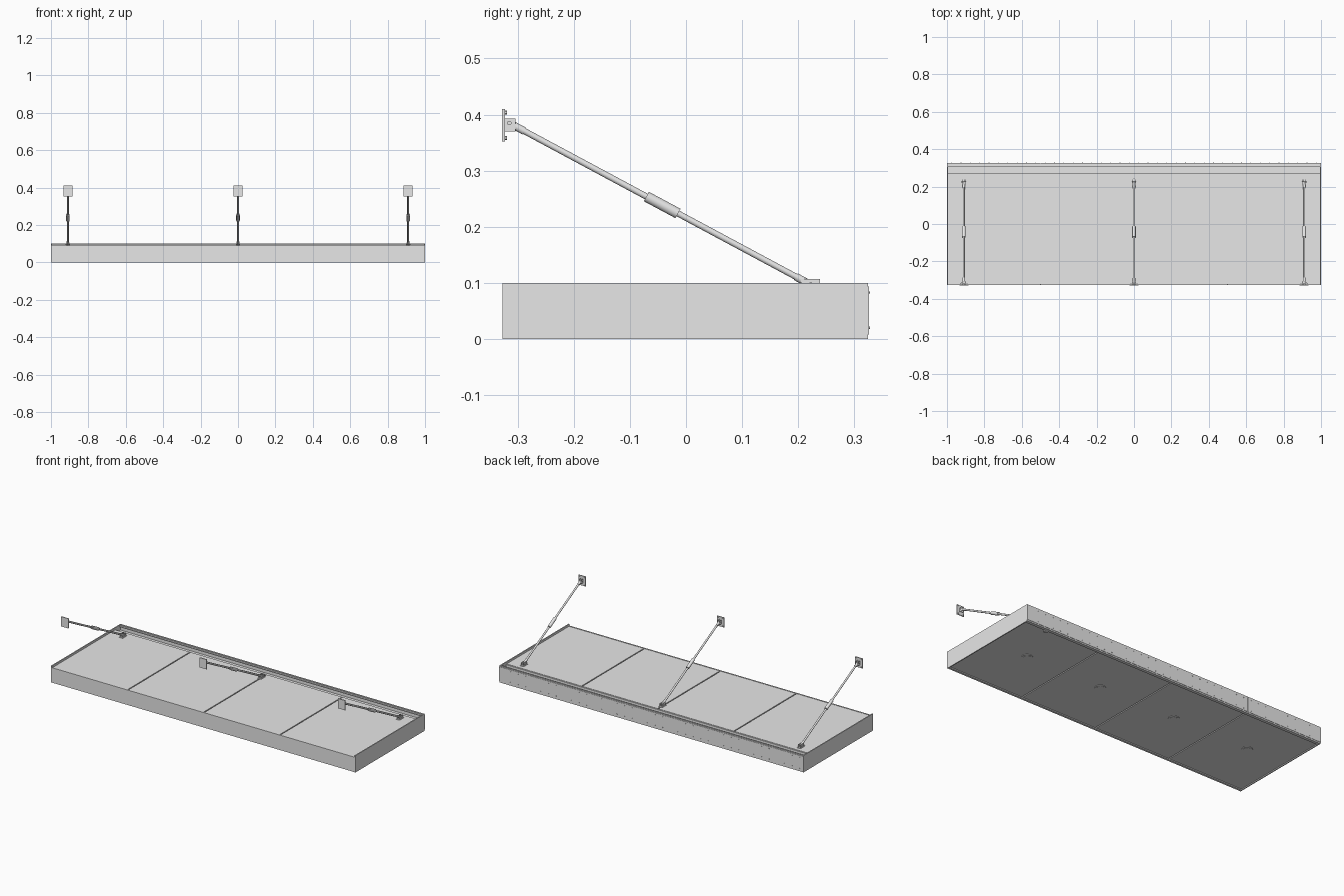
import bpy
from mathutils import Vector

cube = bpy.data.objects.get("Cube")
if cube:
    bpy.data.objects.remove(cube)

grey = bpy.data.materials.new("light_grey_metal")
grey.use_nodes = True
grey.diffuse_color = (0.8, 0.8, 0.8, 1)
grey.node_tree.nodes["Principled BSDF"].inputs["Base Color"].default_value = (0.8, 0.8, 0.8, 1)


def finish(ob, name):
    ob.name = name
    ob.data.materials.append(grey)
    return ob


def box(name, x, y, z):
    """Box from its (low, high) range on each axis."""
    bpy.ops.mesh.primitive_cube_add(size=1)
    ob = bpy.context.object
    for v in ob.data.vertices:
        v.co = [r[0] if c < 0 else r[1] for c, r in zip(v.co, (x, y, z))]
    return finish(ob, name)


def rod(name, a, b, radius, sides=16):
    """Cylinder between two points."""
    a, b = Vector(a), Vector(b)
    bpy.ops.mesh.primitive_cylinder_add(vertices=sides, radius=radius,
                                        depth=(b - a).length, location=(a + b) / 2)
    ob = bpy.context.object
    ob.rotation_euler = (b - a).to_track_quat('Z', 'Y').to_euler()
    if sides > 6:
        bpy.ops.object.shade_smooth_by_angle()
    return finish(ob, name)


FRONT, BACK = -0.327, 0.324
GUTTER = 0.27
SEAM = 0.003
WALL = 0.006

# Side, front and back fascias
for side, name in ((-1, "right_fascia"), (1, "left_fascia")):
    box(name, sorted((side, side * (1 - WALL))), (FRONT, BACK), (0, 0.1))
inner = (-1 + WALL, 1 - WALL)
box("front_fascia", inner, (FRONT, FRONT + WALL), (0.01, 0.09))
box("front_bottom_lip", inner, (FRONT + 0.002, FRONT + 0.015), (0, 0.01))
box("back_fascia", inner, (0.316, BACK), (0, 0.1))
box("back_bottom_lip", inner, (0.305, 0.316), (0, 0.006))

# Gutter channel with a stepped flange
box("gutter_floor", inner, (GUTTER - 0.005, 0.316), (0.062, 0.068))
box("gutter_front_wall", inner, (GUTTER - 0.006, GUTTER), (0.062, 0.086))
box("gutter_flange", inner, (0.305, 0.316), (0.09, 0.095))

# Roof and ceiling panels, four of each with narrow seams
for i in range(4):
    x0 = -1 + i * 0.5 + (WALL if i == 0 else SEAM)
    x1 = -0.5 + i * 0.5 - (WALL if i == 3 else SEAM)
    box("roof_panel", (x0, x1), (FRONT + WALL, GUTTER - 0.006), (0.08, 0.088))
    box("ceiling_panel", (x0, x1), (FRONT + WALL, 0.316), (0.006, 0.014))
    xc = -0.75 + i * 0.5
    rod("ceiling_light_rim", (xc, 0.025, 0.008), (xc, 0.025, 0.003), 0.03, 32)
    rod("ceiling_light_lens", (xc, 0.025, 0.008), (xc, 0.025, 0.002), 0.022, 32)
box("roof_seam_backing", inner, (FRONT + WALL, GUTTER - 0.006), (0.074, 0.08))
box("ceiling_seam_backing", inner, (FRONT + WALL, 0.316), (0.014, 0.02))
rod("gutter_drain", (0.85, 0.295, 0.02), (0.85, 0.295, 0.001), 0.012, 20)

# Back cover plates with a splice and two rows of rivets
for x0, x1 in ((-1, -0.503), (-0.497, 1)):
    box("back_cover", (x0, x1), (BACK, BACK + 0.002), (0.008, 0.094))
for i in range(40):
    x = -0.975 + i * 0.05
    for z in (0.02, 0.083):
        rod("back_rivet", (x, BACK, z), (x, BACK + 0.004, z), 0.002, 6)

# Three tie rods with wall plates, turnbuckles and roof brackets
top, bottom = Vector((0, -0.315, 0.385)), Vector((0, 0.222, 0.097))
for x in (-0.91, 0, 0.91):
    off = Vector((x, 0, 0))
    a, b = top + off, bottom + off
    box("wall_plate", (x - 0.024, x + 0.024), (-0.328, -0.323), (0.352, 0.41))
    for s in (-1, 1):
        for z in (0.358, 0.404):
            rod("wall_bolt", (x + s * 0.017, -0.323, z),
                (x + s * 0.017, -0.319, z), 0.0035, 6)
        wall_ear = sorted((x + s * 0.005, x + s * 0.008))
        box("wall_clevis", wall_ear, (-0.323, -0.304), (0.37, 0.393))
        box("roof_clevis", wall_ear, (0.205, 0.239), (0.088, 0.107))
    box("roof_bracket_foot", (x - 0.012, x + 0.012), (0.2, 0.242), (0.088, 0.091))
    rod("tie_rod", a, b, 0.0055)
    rod("turnbuckle", a.lerp(b, 0.455), a.lerp(b, 0.56), 0.0095)
    for p, name in ((a, "wall_pin"), (b, "roof_pin")):
        rod(name, p - Vector((0.011, 0, 0)), p + Vector((0.011, 0, 0)), 0.004, 12)
        t = (b - a).normalized() * (0.03 if p == a else -0.03)
        rod("rod_end", p, p + t, 0.0068)
